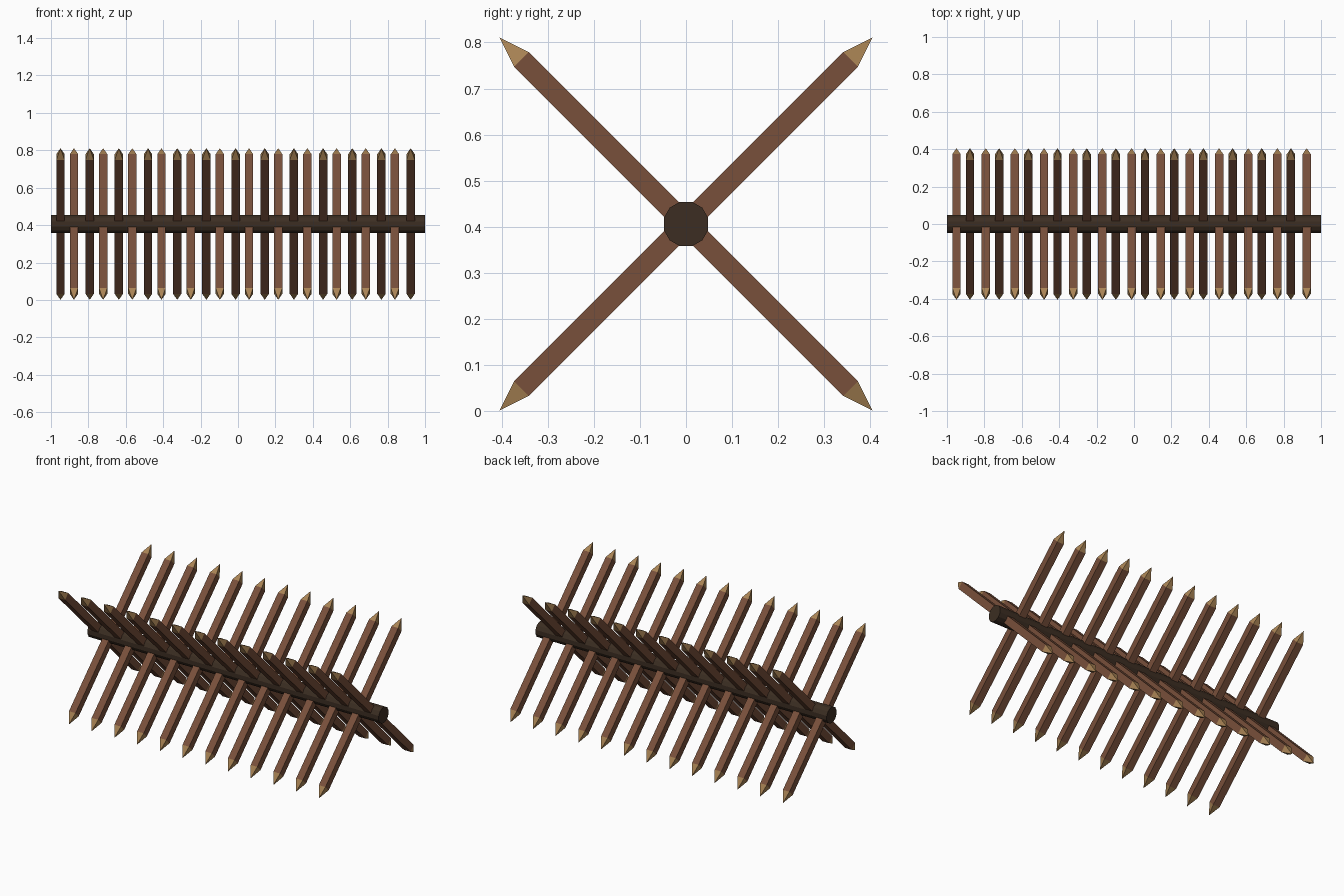
import bpy
import bmesh
from math import pi, sqrt
from mathutils import Matrix

cube = bpy.data.objects.get("Cube")
if cube:
    bpy.data.objects.remove(cube)

CENTRE_Z = 0.406
HALF = 0.0225      # half thickness of a stake
SHOULDER = 0.505   # where the sharpened point starts
TIP = 0.573


def material(name, rgb):
    m = bpy.data.materials.new(name)
    m.use_nodes = True
    m.diffuse_color = (*rgb, 1)
    m.node_tree.nodes["Principled BSDF"].inputs["Base Color"].default_value = (*rgb, 1)
    return m


bark = material("dark bark", (0.045, 0.027, 0.016))
wood = material("brown wood", (0.19, 0.08, 0.043))
cut_wood = material("cut wood", (0.40, 0.23, 0.09))


def add_object(name, bm, mats):
    mesh = bpy.data.meshes.new(name)
    bmesh.ops.recalc_face_normals(bm, faces=bm.faces)
    bm.to_mesh(mesh)
    bm.free()
    for m in mats:
        mesh.materials.append(m)
    ob = bpy.data.objects.new(name, mesh)
    bpy.context.collection.objects.link(ob)
    return ob


def stake_mesh():
    """Square stake along z, sharpened to a pyramid at both ends."""
    bm = bmesh.new()
    corners = [(-HALF, -HALF), (HALF, -HALF), (HALF, HALF), (-HALF, HALF)]
    low, high = [[bm.verts.new((x, y, z)) for x, y in corners]
                 for z in (-SHOULDER, SHOULDER)]
    bottom, top = [bm.verts.new((0, 0, z)) for z in (-TIP, TIP)]
    for i in range(4):
        j = (i + 1) % 4
        bm.faces.new((low[i], low[j], high[j], high[i]))
        for ring, apex in ((low, bottom), (high, top)):
            bm.faces.new((ring[i], ring[j], apex)).material_index = 1
    return bm


# Central log
bm = bmesh.new()
bmesh.ops.create_cone(bm, cap_ends=True, segments=12, radius1=0.05, radius2=0.05,
                      depth=2, matrix=Matrix.Translation((0, 0, CENTRE_Z))
                      @ Matrix.Rotation(pi / 2, 4, 'Y') @ Matrix.Rotation(pi / 12, 4, 'Z'))
add_object("log", bm, [bark])

# Two interleaved rows of crossing stakes
for name, start, count, angle in (("forward_stake", -0.949, 13, pi / 4),
                                  ("backward_stake", -0.877, 12, -pi / 4)):
    for i in range(count):
        stake = add_object(f"{name}_{i + 1}", stake_mesh(), [wood, cut_wood])
        stake.location = (start + i * 0.156, 0, CENTRE_Z)
        stake.rotation_euler.x = angle
